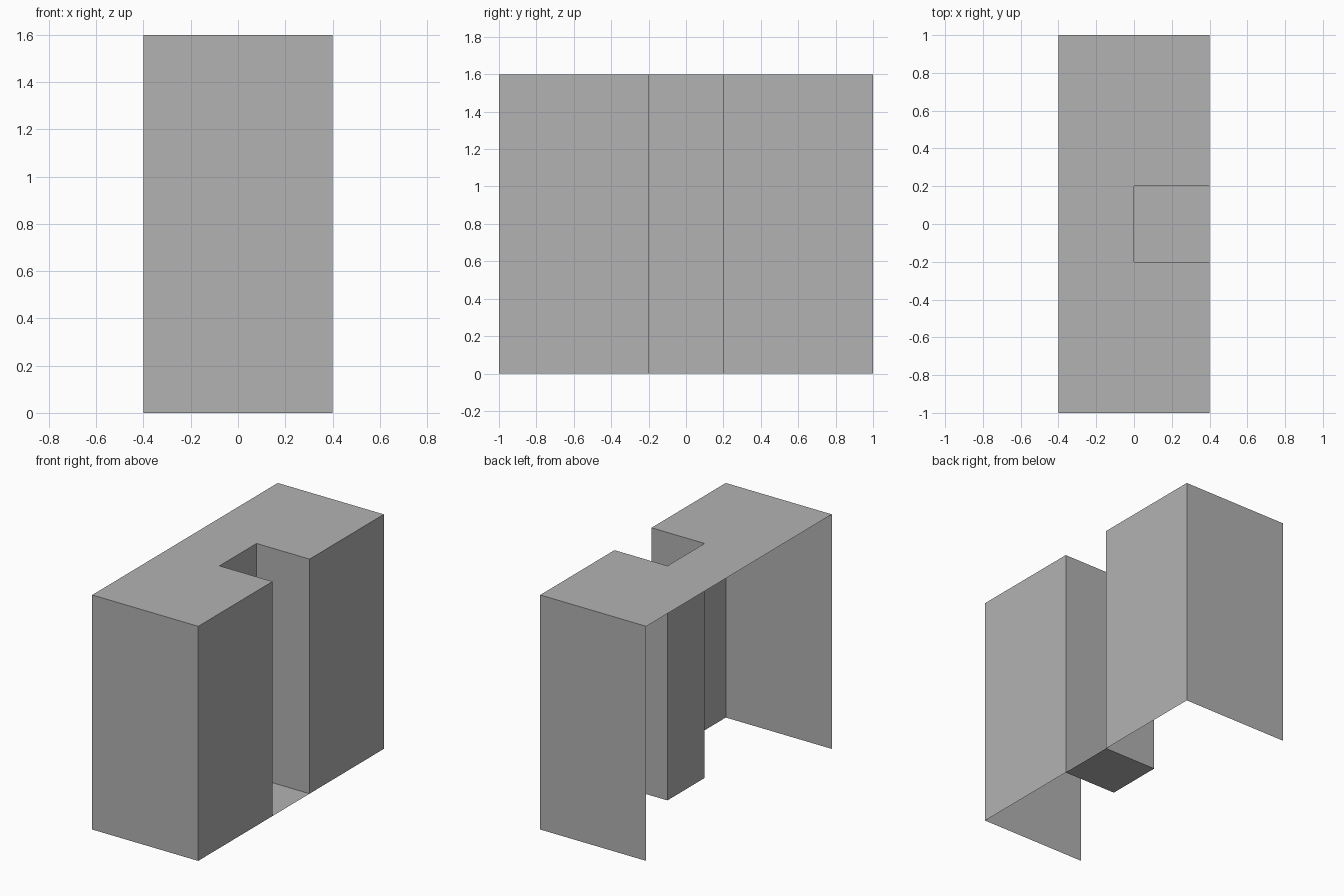
import bpy
import bmesh

if "Cube" in bpy.data.objects:
    bpy.data.objects.remove(bpy.data.objects["Cube"])

HEIGHT = 1.6

# Plan outline of the walls: open along the rear side (x = -0.4), recess on the right
half = [(-0.4, 1.0), (0.4, 1.0), (0.4, 0.2), (0.0, 0.2)]
outline = half + [(x, -y) for x, y in reversed(half)]

grey = bpy.data.materials.new("plain grey")
grey.diffuse_color = (0.448, 0.448, 0.448, 1.0)
grey.use_nodes = True
grey.node_tree.nodes["Principled BSDF"].inputs["Base Color"].default_value = grey.diffuse_color


def make_object(name, bm):
    mesh = bpy.data.meshes.new(name)
    bm.to_mesh(mesh)
    bm.free()
    mesh.materials.append(grey)
    obj = bpy.data.objects.new(name, mesh)
    bpy.context.collection.objects.link(obj)
    return obj


# Thin open shell: walls, roof and the floor of the recess
bm = bmesh.new()
low = [bm.verts.new((x, y, 0.0)) for x, y in outline]
high = [bm.verts.new((x, y, HEIGHT)) for x, y in outline]
for i in range(len(outline) - 1):
    bm.faces.new((low[i], high[i], high[i + 1], low[i + 1]))
bm.faces.new(list(reversed(high)))
bm.faces.new(low[2:6])
make_object("recessed_cabinet_shell", bm)
